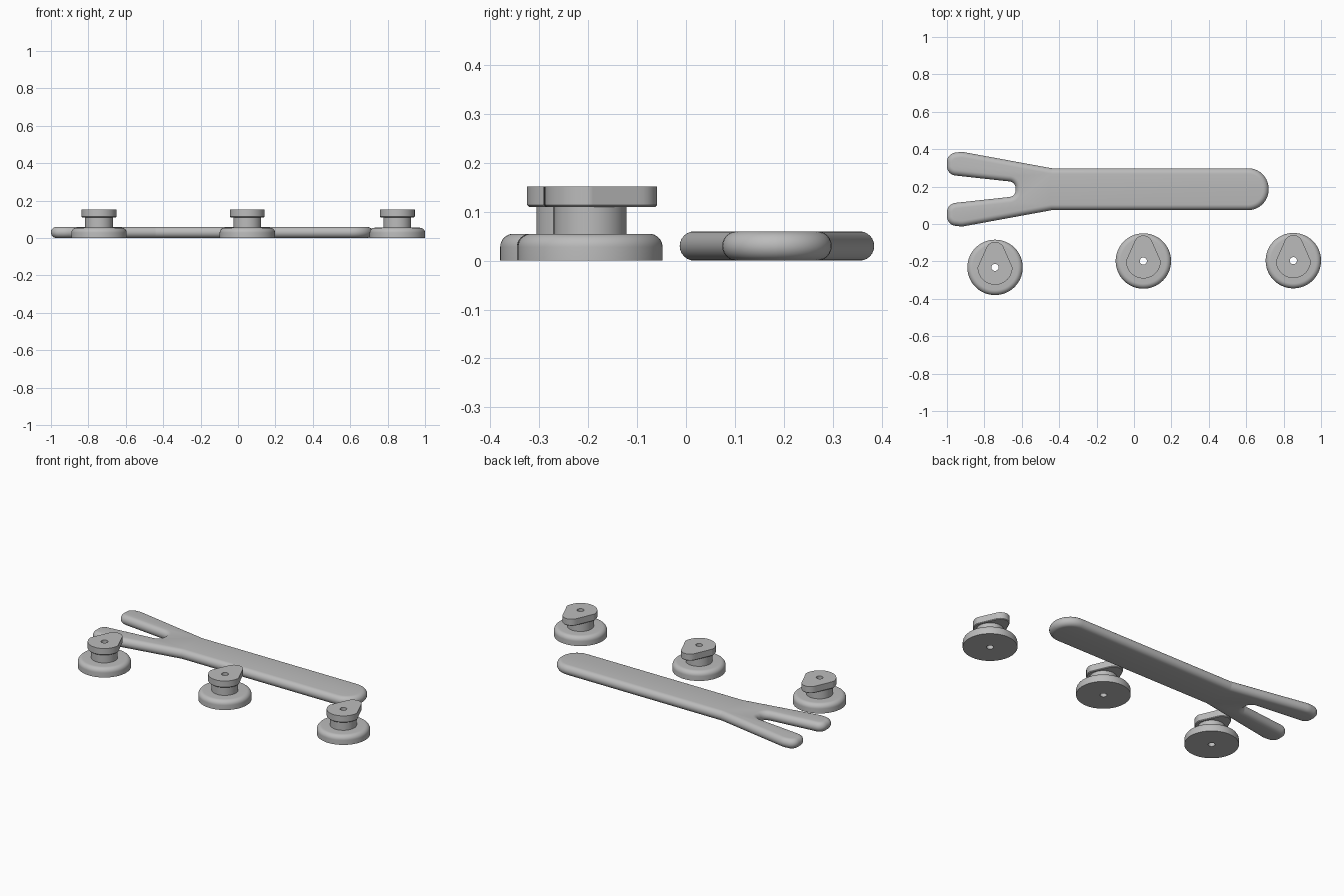
import bpy
import bmesh
import math
from mathutils import Vector

if "Cube" in bpy.data.objects:
    bpy.data.objects.remove(bpy.data.objects["Cube"])

# One plain grey for everything
grey = bpy.data.materials.new("plain grey")
grey.use_nodes = True
grey.diffuse_color = (0.5, 0.5, 0.5, 1)
grey.node_tree.nodes["Principled BSDF"].inputs["Base Color"].default_value = (0.5, 0.5, 0.5, 1)


def loft(name, rings, location, closed):
    """Skin equal-length rings; either close the stack on itself or cap both ends."""
    bm = bmesh.new()
    loops = [[bm.verts.new(p) for p in ring] for ring in rings]
    pairs = list(zip(loops, loops[1:]))
    if closed:
        pairs.append((loops[-1], loops[0]))
    else:
        bm.faces.new(loops[0][::-1])
        bm.faces.new(loops[-1])
    for a, b in pairs:
        for i in range(len(a)):
            j = (i + 1) % len(a)
            bm.faces.new((a[i], a[j], b[j], b[i]))
    bmesh.ops.recalc_face_normals(bm, faces=bm.faces)
    mesh = bpy.data.meshes.new(name)
    bm.to_mesh(mesh)
    bm.free()
    mesh.materials.append(grey)
    obj = bpy.data.objects.new(name, mesh)
    bpy.context.collection.objects.link(obj)
    obj.location = location
    bpy.ops.object.select_all(action='DESELECT')
    obj.select_set(True)
    bpy.context.view_layer.objects.active = obj
    bpy.ops.object.shade_smooth_by_angle(angle=math.radians(35))
    return obj


def fillet(corners, steps=10):
    """Round each (x, y, radius) corner of a closed outline."""
    out = []
    for i, (x, y, r) in enumerate(corners):
        p = Vector((x, y))
        u = (Vector(corners[i - 1][:2]) - p).normalized()
        w = (Vector(corners[(i + 1) % len(corners)][:2]) - p).normalized()
        half = u.angle(w) / 2
        centre = p + (u + w).normalized() * r / math.sin(half)
        start = p + u * r / math.tan(half) - centre
        end = p + w * r / math.tan(half) - centre
        sweep = start.angle_signed(end)
        for k in range(steps + 1):
            a = -sweep * k / steps
            c, s = math.cos(a), math.sin(a)
            out.append(centre + Vector((c * start.x - s * start.y, s * start.x + c * start.y)))
    return out


def inset(points, d):
    """Offset a counter-clockwise outline inward."""
    out = []
    for i, p in enumerate(points):
        a = (p - points[i - 1]).normalized()
        b = (points[(i + 1) % len(points)] - p).normalized()
        na, nb = Vector((-a.y, a.x)), Vector((-b.y, b.x))
        out.append(p + (na + nb) * d / (1 + na.dot(nb)))
    return out


# Forked handle: one half outline mirrored, with a fully rounded rim
half_outline = [(0.72, 0.112, 0.11), (-0.44, 0.112, 0.03), (-0.92, 0.2, 0.1),
                (-1.0, 0.19, 0.05), (-1.0, 0.078, 0.05), (-0.633, 0.038, 0.036)]
outline = fillet(half_outline + [(x, -y, r) for x, y, r in reversed(half_outline)])
H = 0.03
rim = []
for k in range(13):
    t = math.pi * k / 12
    rim.append([(p.x, p.y, H - H * math.cos(t)) for p in inset(outline, H * (1 - math.sin(t)))])
loft("forked_handle", rim, (0, 0.186, 0), False)


# Knobs: round base, neck and egg-shaped cam around a through hole
N = 96
BASE, NECK, CAM, HOLE = 0.148, 0.074, 0.093, 0.019
LOBE_Y, LOBE_R = 0.087, 0.05


def cam_radius(a):
    c, s = abs(math.cos(a)), math.sin(a)
    if s <= 0:
        return CAM
    # Straight flank tangent to the small lobe, then the lobe itself
    tilt = math.atan2(LOBE_Y, -CAM) - math.asin(LOBE_R / math.hypot(CAM, LOBE_Y))
    nx, ny = math.sin(tilt), -math.cos(tilt)
    if math.atan2(s, c) < math.atan2(LOBE_Y + LOBE_R * ny, LOBE_R * nx):
        return nx * CAM / (nx * c + ny * s)
    return LOBE_Y * s + math.sqrt(LOBE_R ** 2 - (LOBE_Y * c) ** 2)


def ring(z, radius):
    angles = [2 * math.pi * i / N for i in range(N)]
    return [(radius(a) * math.cos(a), radius(a) * math.sin(a), z) for a in angles]


def circle(z, r):
    return ring(z, lambda a: r)


ROUND = 0.027
knob = [circle(0, HOLE), circle(0, BASE)]
for k in range(9):
    t = math.pi / 2 * k / 8
    knob.append(circle(0.055 - ROUND + ROUND * math.sin(t), BASE - ROUND + ROUND * math.cos(t)))
knob += [circle(0.055, NECK), circle(0.11, NECK),
         ring(0.11, lambda a: cam_radius(a) - 0.004),
         ring(0.114, cam_radius), ring(0.152, cam_radius), circle(0.152, HOLE)]

for name, x, y in (("right_knob", -0.743, -0.232), ("middle_knob", 0.05, -0.198),
                   ("left_knob", 0.852, -0.196)):
    loft(name, knob, (x, y, 0), True)
